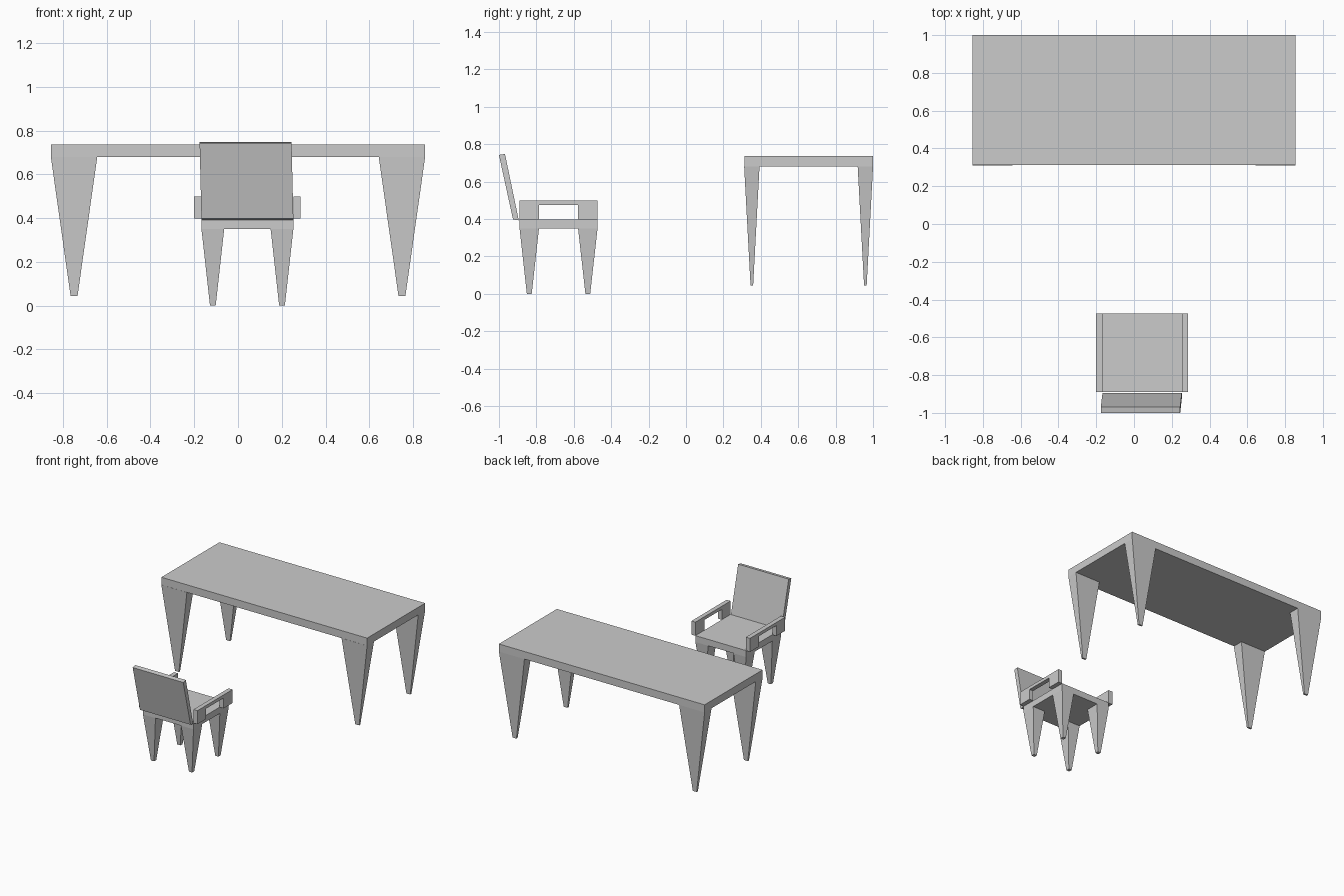
import bpy, bmesh
from mathutils import Vector

if "Cube" in bpy.data.objects:
    bpy.data.objects.remove(bpy.data.objects["Cube"])


def finish(name, bm):
    bmesh.ops.recalc_face_normals(bm, faces=bm.faces)
    me = bpy.data.meshes.new(name)
    bm.to_mesh(me)
    bm.free()
    ob = bpy.data.objects.new(name, me)
    bpy.context.collection.objects.link(ob)
    return ob


def loft(name, lower, upper):
    """Six-sided block between two rectangles (x0, x1, y0, y1, z)."""
    bm = bmesh.new()
    rings = []
    for x0, x1, y0, y1, z in (lower, upper):
        rings.append([bm.verts.new((x, y, z)) for x, y in
                      ((x0, y0), (x1, y0), (x1, y1), (x0, y1))])
    a, b = rings
    bm.faces.new(a)
    bm.faces.new(b)
    for i in range(4):
        j = (i + 1) % 4
        bm.faces.new((a[i], a[j], b[j], b[i]))
    return finish(name, bm)


def side_profile(name, pts, x0, x1, lean=None):
    """Extrude a (y, z) outline across x; lean shifts x with height."""
    bm = bmesh.new()
    face = bm.faces.new([bm.verts.new((x0, y, z)) for y, z in pts])
    out = bmesh.ops.extrude_face_region(bm, geom=[face])
    moved = [v for v in out["geom"] if isinstance(v, bmesh.types.BMVert)]
    bmesh.ops.translate(bm, verts=moved, vec=Vector((x1 - x0, 0, 0)))
    if lean:
        base, slope = lean
        for v in bm.verts:
            v.co.x += (v.co.z - base) * slope
    return finish(name, bm)


def legs(prefix, xs, ys, top, bottom, z0, z1):
    """Four tapered legs; top and bottom are half sizes in x and y."""
    for sx, x in zip(("left", "right"), xs):
        for sy, y in zip(("front", "back"), ys):
            (tx, ty), (bx, by) = top, bottom
            loft(f"{prefix}_leg_{sy}_{sx}",
                 (x - bx, x + bx, y - by, y + by, z0),
                 (x - tx, x + tx, y - ty, y + ty, z1))


# Table
loft("table_top", (-0.855, 0.855, 0.312, 1.0, 0.68), (-0.855, 0.855, 0.312, 1.0, 0.737))
legs("table", (-0.749, 0.749), (0.352, 0.959), (0.106, 0.041), (0.016, 0.007), 0.045, 0.68)

# Chair seat and legs
loft("chair_seat", (-0.167, 0.253, -0.89, -0.473, 0.35), (-0.167, 0.253, -0.89, -0.473, 0.398))
legs("chair", (-0.115, 0.201), (-0.838, -0.525), (0.052, 0.052), (0.013, 0.013), 0.0, 0.35)

# Reclined backrest, leaning very slightly sideways
side_profile("chair_back", [(-0.925, 0.398), (-0.894, 0.392), (-0.968, 0.748), (-1.0, 0.742)],
             -0.167, 0.253, lean=(0.395, -0.024))

# Armrests: inverted U frames beside the seat
arm = [(-0.89, 0.397), (-0.787, 0.397), (-0.787, 0.475), (-0.578, 0.475),
       (-0.578, 0.397), (-0.473, 0.397), (-0.473, 0.499), (-0.89, 0.499)]
side_profile("left_armrest", arm, -0.201, -0.167)
side_profile("right_armrest", arm, 0.253, 0.286)
